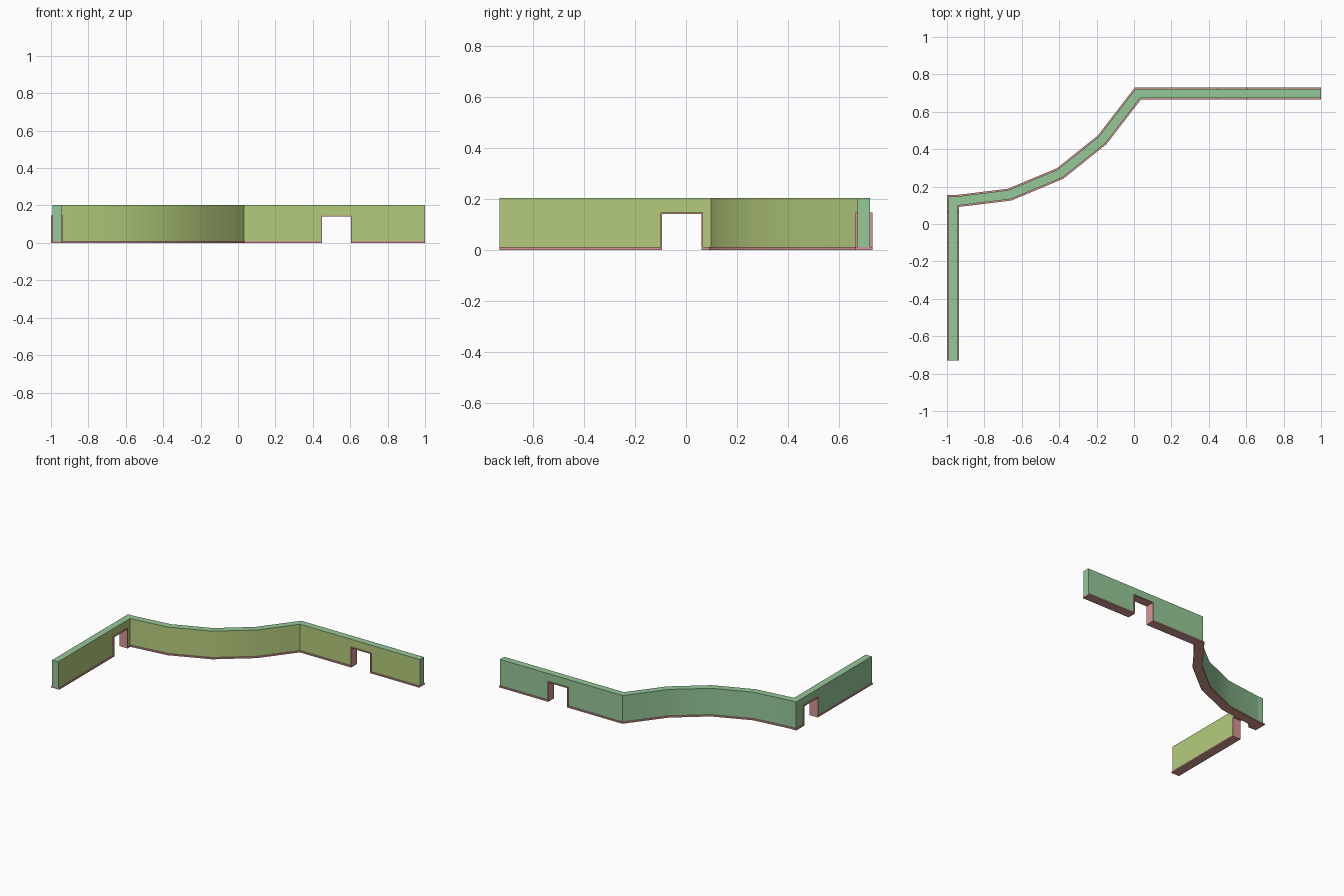
import bpy
import bmesh
import math
from mathutils import Vector

if "Cube" in bpy.data.objects:
    bpy.data.objects.remove(bpy.data.objects["Cube"])


def material(name, rgb):
    m = bpy.data.materials.new(name)
    m.use_nodes = True
    m.diffuse_color = (*rgb, 1)
    m.node_tree.nodes["Principled BSDF"].inputs["Base Color"].default_value = (*rgb, 1)
    return m


GREEN = material("outer green", (0.30, 0.58, 0.31))
LIME = material("inner lime", (0.46, 0.60, 0.20))
PINK = material("trim pink", (0.68, 0.30, 0.295))

WALL, TRIM = 0.0245, 0.0325          # half widths
BASE, TOP = 0.01, 0.202              # skirting height, wall height
DOOR_TOP, FRAME = 0.147, 0.006


def add_object(name, bm, mats):
    bmesh.ops.recalc_face_normals(bm, faces=bm.faces)
    mesh = bpy.data.meshes.new(name)
    bm.to_mesh(mesh)
    bm.free()
    ob = bpy.data.objects.new(name, mesh)
    bpy.context.collection.objects.link(ob)
    for m in mats:
        mesh.materials.append(m)
    return ob


def sweep(name, points, half, z0, z1, mats):
    """Mitred rectangular section along a plan path; the right-hand side gets slot 1."""
    pts = [Vector(p) for p in points]
    dirs = [(b - a).normalized() for a, b in zip(pts, pts[1:])]
    bm = bmesh.new()
    rings = []
    for i, p in enumerate(pts):
        d0, d1 = dirs[max(i - 1, 0)], dirs[min(i, len(dirs) - 1)]
        t = (d0 + d1).normalized()
        side = Vector((t.y, -t.x)) * (half / t.dot(d0))
        rings.append([bm.verts.new((*(p + side * s), z))
                      for s, z in ((1, z0), (1, z1), (-1, z1), (-1, z0))])
    for a, b in zip(rings, rings[1:]):
        for k in range(4):
            n = (k + 1) % 4
            face = bm.faces.new((a[k], a[n], b[n], b[k]))
            if k == 0 and len(mats) > 1:
                face.material_index = 1
    bm.faces.new(rings[0])
    bm.faces.new(rings[-1])
    return add_object(name, bm, mats)


def box(name, x, y, z, mats):
    bm = bmesh.new()
    bmesh.ops.create_cube(bm, size=1)
    for v in bm.verts:
        v.co = [lo + (c + 0.5) * (hi - lo) for c, (lo, hi) in zip(v.co, (x, y, z))]
    return add_object(name, bm, mats)


def cut(ob, cutter):
    mod = ob.modifiers.new("doorway", "BOOLEAN")
    mod.operation = "DIFFERENCE"
    mod.solver = "EXACT"
    mod.object = cutter
    bpy.context.view_layer.objects.active = ob
    bpy.ops.object.modifier_apply(modifier=mod.name)


def doorway(name, along_x, lo, hi, centre, parts):
    """Cut an opening through the parts and line it with a frame."""
    def block(label, u, half, z, mats):
        v = (centre - half, centre + half)
        return box(label, *((u, v) if along_x else (v, u)), z, mats)

    cutter = block(name + "_cutter", (lo, hi), 0.06, (-0.1, DOOR_TOP), [])
    cutter.hide_render = True
    for part in parts:
        cut(part, cutter)
    bpy.data.objects.remove(cutter)
    block(name + "_near_jamb", (lo, lo + FRAME), TRIM, (0, DOOR_TOP), [PINK])
    block(name + "_far_jamb", (hi - FRAME, hi), TRIM, (0, DOOR_TOP), [PINK])
    block(name + "_lintel", (lo + FRAME, hi - FRAME), TRIM,
          (DOOR_TOP - FRAME, DOOR_TOP), [PINK])


SIDE_X, BACK_Y = -0.9675, 0.697
CURVE = [(-0.9675, 0.12), (-0.665, 0.157), (-0.395, 0.27), (-0.17, 0.45),
         (0.02, BACK_Y), (1, BACK_Y)]
START = (SIDE_X, -0.7295)

# Walls
side_wall = sweep("side_wall", [START, (SIDE_X, 0.147)], WALL, BASE, TOP, [GREEN, LIME])
curved_wall = sweep("curved_and_back_wall", CURVE, WALL, BASE, TOP, [GREEN, LIME])

# Skirting below the walls
side_base = sweep("side_skirting", [START, (SIDE_X, 0.155)], TRIM, 0, BASE, [PINK])
curved_base = sweep("curved_and_back_skirting", CURVE, TRIM, 0, BASE, [PINK])

# Framed doorways
doorway("side_door", False, -0.1, 0.067, SIDE_X, [side_wall, side_base])
doorway("back_door", True, 0.444, 0.61, BACK_Y, [curved_wall, curved_base])

# Soften the shallow bends of the curve only
for ob in (curved_wall, curved_base):
    bpy.ops.object.select_all(action="DESELECT")
    ob.select_set(True)
    bpy.context.view_layer.objects.active = ob
    bpy.ops.object.shade_smooth_by_angle(angle=math.radians(30))
